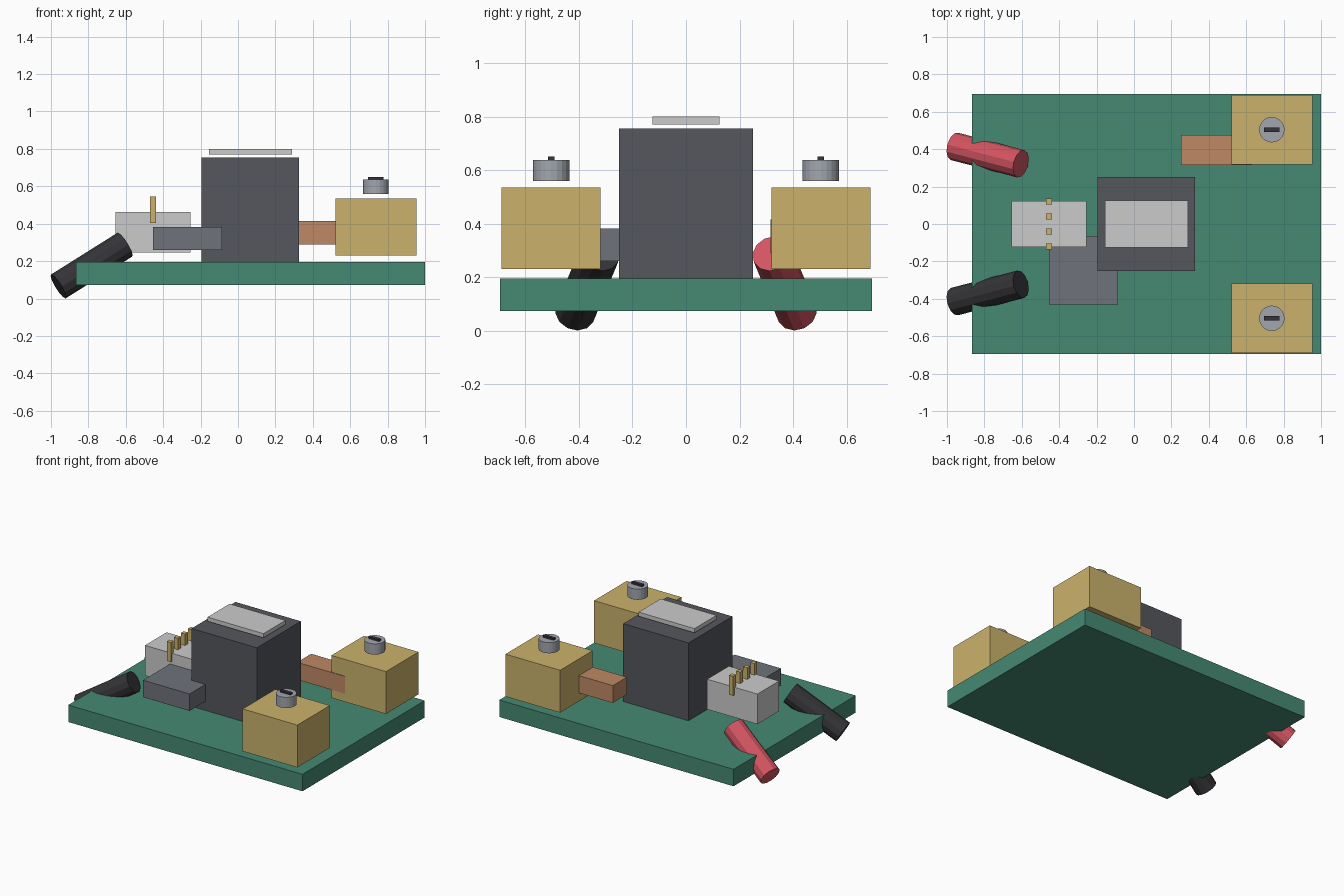
import bpy
from mathutils import Vector

if "Cube" in bpy.data.objects:
    bpy.data.objects.remove(bpy.data.objects["Cube"])


def material(name, rgb):
    m = bpy.data.materials.new(name)
    m.diffuse_color = (*rgb, 1)
    m.use_nodes = True
    m.node_tree.nodes["Principled BSDF"].inputs["Base Color"].default_value = m.diffuse_color
    return m


green = material("board_green", (0.06, 0.25, 0.17))
dark = material("dark_grey", (0.09, 0.095, 0.11))
slate = material("slate_grey", (0.16, 0.17, 0.20))
white = material("off_white", (0.70, 0.70, 0.70))
gold = material("brass", (0.60, 0.45, 0.15))
orange = material("copper", (0.52, 0.25, 0.13))
steel = material("steel", (0.36, 0.39, 0.43))
red = material("red", (0.65, 0.09, 0.12))
black = material("black", (0.035, 0.035, 0.04))


def box(name, x, y, z, mat):
    """Box from (min, max) ranges on each axis."""
    lo, hi = Vector((x[0], y[0], z[0])), Vector((x[1], y[1], z[1]))
    bpy.ops.mesh.primitive_cube_add(size=1, location=(lo + hi) / 2)
    ob = bpy.context.object
    ob.name = name
    ob.scale = hi - lo
    bpy.ops.object.transform_apply(location=False, rotation=False, scale=True)
    ob.data.materials.append(mat)
    return ob


def rod(name, a, b, radius, sides, mat):
    """Cylinder running between two points."""
    a, b = Vector(a), Vector(b)
    d = b - a
    bpy.ops.mesh.primitive_cylinder_add(vertices=sides, radius=radius,
                                        depth=d.length, location=(a + b) / 2)
    ob = bpy.context.object
    ob.name = name
    ob.rotation_euler = d.to_track_quat('Z', 'Y').to_euler()
    ob.data.materials.append(mat)
    return ob


# Board, main block with its raised plate
box("circuit_board", (-0.865, 1.0), (-0.695, 0.695), (0.073, 0.195), green)
box("main_block", (-0.195, 0.325), (-0.25, 0.25), (0.19, 0.755), dark)
box("top_plate", (-0.155, 0.29), (-0.125, 0.125), (0.77, 0.80), white)

# Small components
box("side_chip", (-0.455, -0.085), (-0.43, -0.065), (0.26, 0.382), slate)
box("copper_shunt", (0.25, 0.63), (0.315, 0.475), (0.29, 0.415), orange)

# Pin header
box("header_body", (-0.655, -0.255), (-0.123, 0.123), (0.245, 0.462), white)
for i in range(4):
    y = -0.12 + 0.08 * i
    box(f"header_pin_{i + 1}", (-0.471, -0.439), (y - 0.016, y + 0.016),
        (0.405, 0.545), gold)

# Mirrored terminals, screws and wire stubs
for side, s, wire_mat in (("left", 1, red), ("right", -1, black)):
    y = 0.504 * s
    box(f"terminal_block_{side}", (0.52, 0.955), (y - 0.185, y + 0.185),
        (0.23, 0.535), gold)
    rod(f"terminal_screw_{side}", (0.737, y, 0.56), (0.737, y, 0.637), 0.068, 20, steel)
    box(f"screw_slot_{side}", (0.695, 0.779), (y - 0.012, y + 0.012),
        (0.625, 0.65), black)
    rod(f"wire_{side}", (-0.96, 0.415 * s, 0.065), (-0.605, 0.322 * s, 0.288),
        0.0755, 12, wire_mat)
